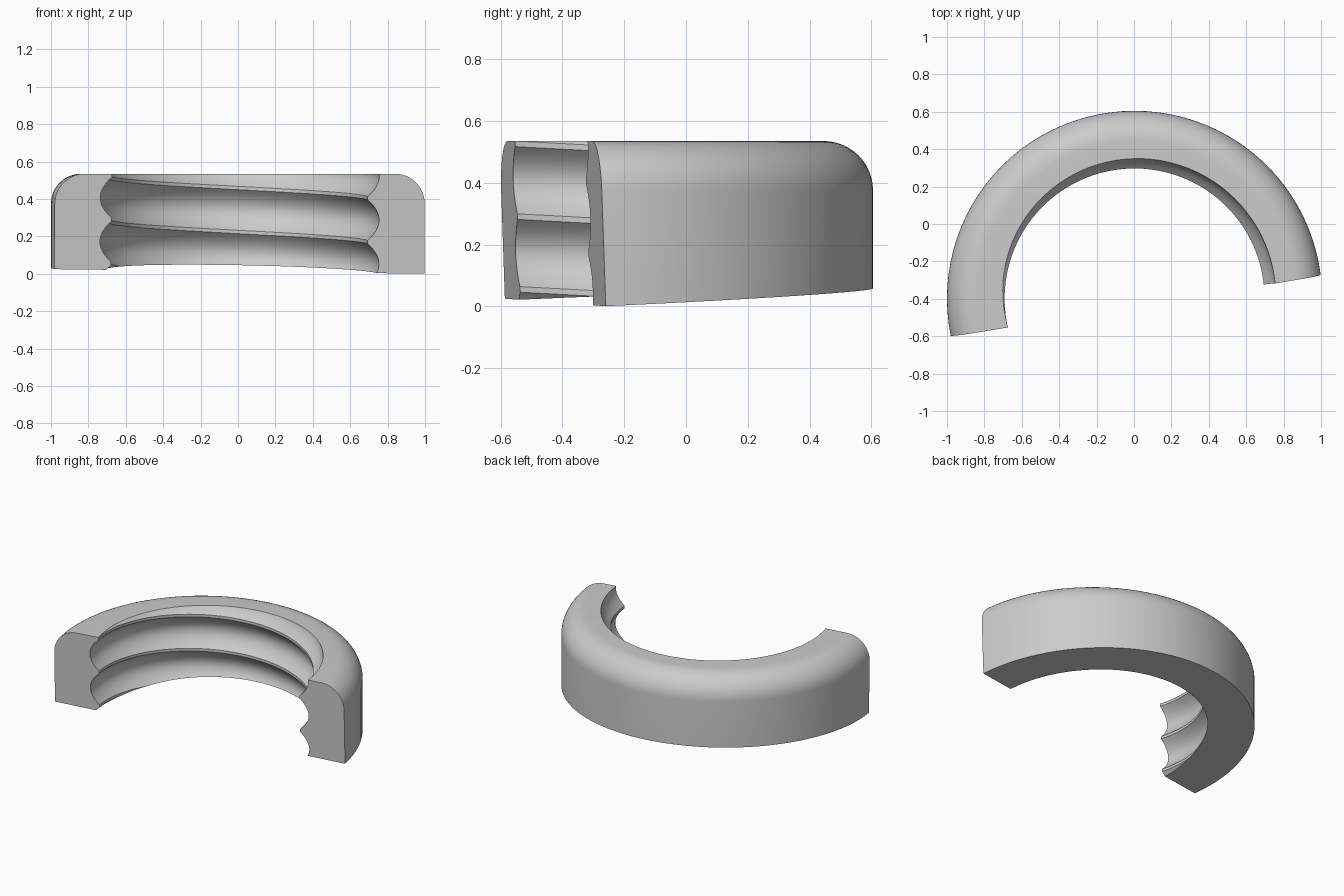
import bpy, bmesh, math
from mathutils import Vector

if "Cube" in bpy.data.objects:
    bpy.data.objects.remove(bpy.data.objects["Cube"])

CX, CY = 0.003, -0.398          # ring axis
R, FILLET, TOP = 1.003, 0.16, 0.535
CREST, GROOVE, PITCH, FLAT = 0.695, 0.757, 0.235, 0.009
SEG = 96


def new_object(name, bm):
    bmesh.ops.recalc_face_normals(bm, faces=bm.faces)
    mesh = bpy.data.meshes.new(name)
    bm.to_mesh(mesh)
    bm.free()
    obj = bpy.data.objects.new(name, mesh)
    bpy.context.collection.objects.link(obj)
    return obj


def point(bm, r, a, z):
    return bm.verts.new((CX + r * math.cos(a), CY + r * math.sin(a), z))


def skin(bm, rows, wrap):
    """Quads between neighbouring columns of points."""
    n = len(rows[0])
    for a, b in zip(rows, rows[1:] + rows[:1] if wrap else rows[1:]):
        for i in range(n if wrap else n - 1):
            j = (i + 1) % n
            bm.faces.new((a[i], b[i], b[j], a[j]))


# Ring blank: revolved section with a rounded upper outer edge
section = [(0.5, -0.1), (R, -0.1)]
for i in range(13):
    t = math.radians(90 * i / 12)
    section.append((R - FILLET + FILLET * math.cos(t), TOP - FILLET + FILLET * math.sin(t)))
section.append((0.5, TOP))
bm = bmesh.new()
skin(bm, [[point(bm, r, math.tau * k / SEG, z) for r, z in section] for k in range(SEG)], True)
ring = new_object("threaded_half_ring", bm)

# Thread core: rounded grooves between narrow flat crests, rising along a helix
half = PITCH / 2 - FLAT
thread = []
for turn in range(-4, 3):
    mid = 0.4 + PITCH * (turn + 0.5)
    for i in range(13):
        u = i / 6 - 1
        thread.append((GROOVE - (GROOVE - CREST) * u * u, mid + half * u))
bm = bmesh.new()
rows = []
for k in range(-8, 59):
    a = math.tau * k / SEG
    lift = PITCH * a / math.tau
    rows.append([point(bm, 0.3, a, thread[0][1] + lift)]
                + [point(bm, r, a, z + lift) for r, z in thread]
                + [point(bm, 0.3, a, thread[-1][1] + lift)])
skin(bm, rows, False)
for a, b in zip(rows, rows[1:]):
    bm.faces.new((a[-1], b[-1], b[0], a[0]))
bm.faces.new(rows[0])
bm.faces.new(rows[-1])
core = new_object("thread_cutter", bm)
core.hide_render = True

# Cut the thread into the blank
bpy.context.view_layer.objects.active = ring
ring.select_set(True)
mod = ring.modifiers.new("thread", 'BOOLEAN')
mod.operation = 'DIFFERENCE'
mod.solver = 'EXACT'
mod.object = core
bpy.ops.object.modifier_apply(modifier=mod.name)
bpy.data.objects.remove(core)

# Split the ring along a slanted plane, then trim the sloping underside
bm = bmesh.new()
bm.from_mesh(ring.data)
for co, no in (((0, -0.4375, 0.4), (-0.1646, 1, 0.035)),
               ((0, 0, 0.0315), (0.0195, -0.0438, 1))):
    bmesh.ops.bisect_plane(bm, geom=bm.verts[:] + bm.edges[:] + bm.faces[:], dist=1e-5,
                           plane_co=co, plane_no=Vector(no).normalized(), clear_inner=True)
    bmesh.ops.holes_fill(bm, edges=[e for e in bm.edges if e.is_boundary], sides=0)
bmesh.ops.triangulate(bm, faces=[f for f in bm.faces if len(f.verts) > 4])
bmesh.ops.recalc_face_normals(bm, faces=bm.faces)
bm.to_mesh(ring.data)
bm.free()

# Plain grey finish
mat = bpy.data.materials.new("plain grey")
mat.diffuse_color = (0.6, 0.6, 0.6, 1)
mat.use_nodes = True
mat.node_tree.nodes["Principled BSDF"].inputs["Base Color"].default_value = mat.diffuse_color
ring.data.materials.clear()
ring.data.materials.append(mat)
for p in ring.data.polygons:
    p.material_index = 0
bpy.ops.object.shade_smooth_by_angle(angle=math.radians(25))
